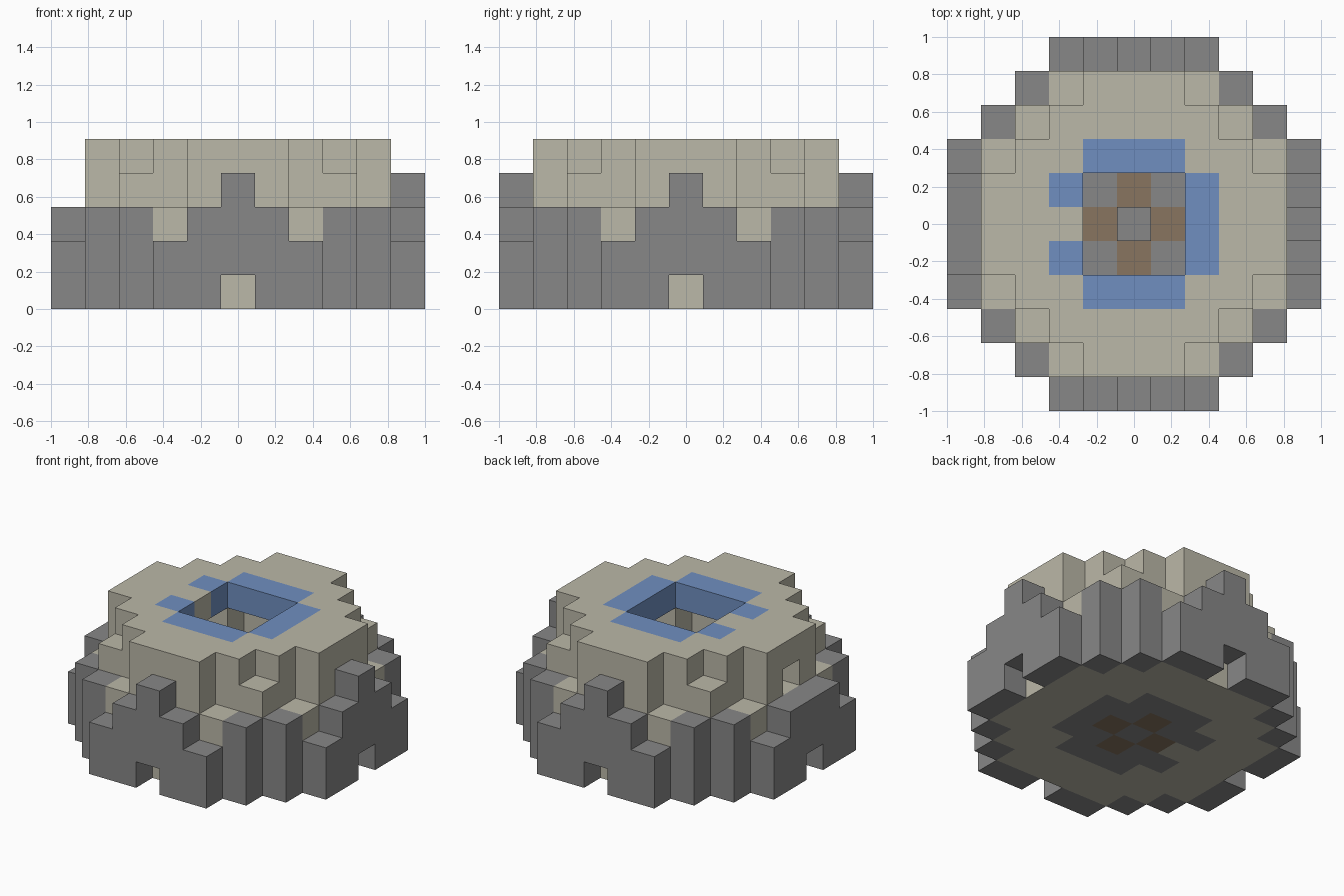
import bpy
import bmesh
from mathutils import Vector

cube = bpy.data.objects.get("Cube")
if cube:
    bpy.data.objects.remove(cube)

V = 2 / 11          # edge of one block
R = range(-5, 6)


def material(name, rgb):
    m = bpy.data.materials.new(name)
    m.use_nodes = True
    m.diffuse_color = (*rgb, 1)
    m.node_tree.nodes["Principled BSDF"].inputs["Base Color"].default_value = (*rgb, 1)
    return m


GREY = material("stone grey", (0.242, 0.242, 0.242))
BEIGE = material("sandstone beige", (0.497, 0.479, 0.392))
BLUE = material("water blue", (0.162, 0.275, 0.527))
BROWN = material("wood brown", (0.246, 0.178, 0.117))


def wall_height(i, j):
    """Height in blocks of the stepped outer wall, zero elsewhere."""
    a, b = sorted((abs(i), abs(j)))
    if b == 5 and a <= 2:
        return 3 if (i, j) == (-5, 0) else 4 - a
    return 3 if (a, b) == (3, 4) else 0


def body_height(i, j):
    """Height in blocks of the round body inside the wall."""
    a, b = sorted((abs(i), abs(j)))
    if b > 4 or a + b > 6:
        return 0
    if a + b == 6:
        return 4 if a == b else 3
    return 5


def in_room(i, j):
    """Square chamber without its corners and without the doorstep."""
    a, b = sorted((abs(i), abs(j)))
    return b <= 2 and a + b < 4 and (i, j) != (-2, 0)


def part_at(i, j, k):
    if k < wall_height(i, j):
        gap = k == 0 and 0 in (i, j)
        return None if gap else "outer_wall"
    if k >= body_height(i, j):
        return None
    if j == 0 and -4 <= i <= -2 and k == 3:
        return None                                   # entrance passage
    if not in_room(i, j):
        return "body"
    if k == 0:
        return "floor_cross" if abs(i) + abs(j) == 1 else "floor"
    if k == 4 and max(abs(i), abs(j)) == 2:
        return "roof_ring"
    if (i, j, k) == (0, 0, 1):
        return "centre_stone"
    return None


# Fill the block grid
cells = {}
for i in R:
    for j in R:
        for k in range(5):
            part = part_at(i, j, k)
            if part:
                cells[i, j, k] = part

AXES = [Vector((1, 0, 0)), Vector((0, 1, 0)), Vector((0, 0, 1))]


def build(name, mat):
    """Join the exposed block faces of one part into an object."""
    bm = bmesh.new()
    for cell, part in cells.items():
        if part != name:
            continue
        centre = Vector(cell) + AXES[2] / 2
        for n in range(3):
            for s in (-1, 1):
                d = AXES[n] * s
                if tuple(int(c) for c in Vector(cell) + d) in cells:
                    continue
                u, w = AXES[(n + 1) % 3] * s / 2, AXES[(n + 2) % 3] / 2
                c = centre + d / 2
                corners = (c - u - w, c + u - w, c + u + w, c - u + w)
                bm.faces.new([bm.verts.new(p * V) for p in corners])
    bmesh.ops.remove_doubles(bm, verts=bm.verts, dist=0.001)
    mesh = bpy.data.meshes.new(name)
    bm.to_mesh(mesh)
    bm.free()
    mesh.materials.append(mat)
    bpy.context.collection.objects.link(bpy.data.objects.new(name, mesh))


# Parts
build("outer_wall", GREY)
build("body", BEIGE)
build("roof_ring", BLUE)
build("floor", GREY)
build("floor_cross", BROWN)
build("centre_stone", GREY)
